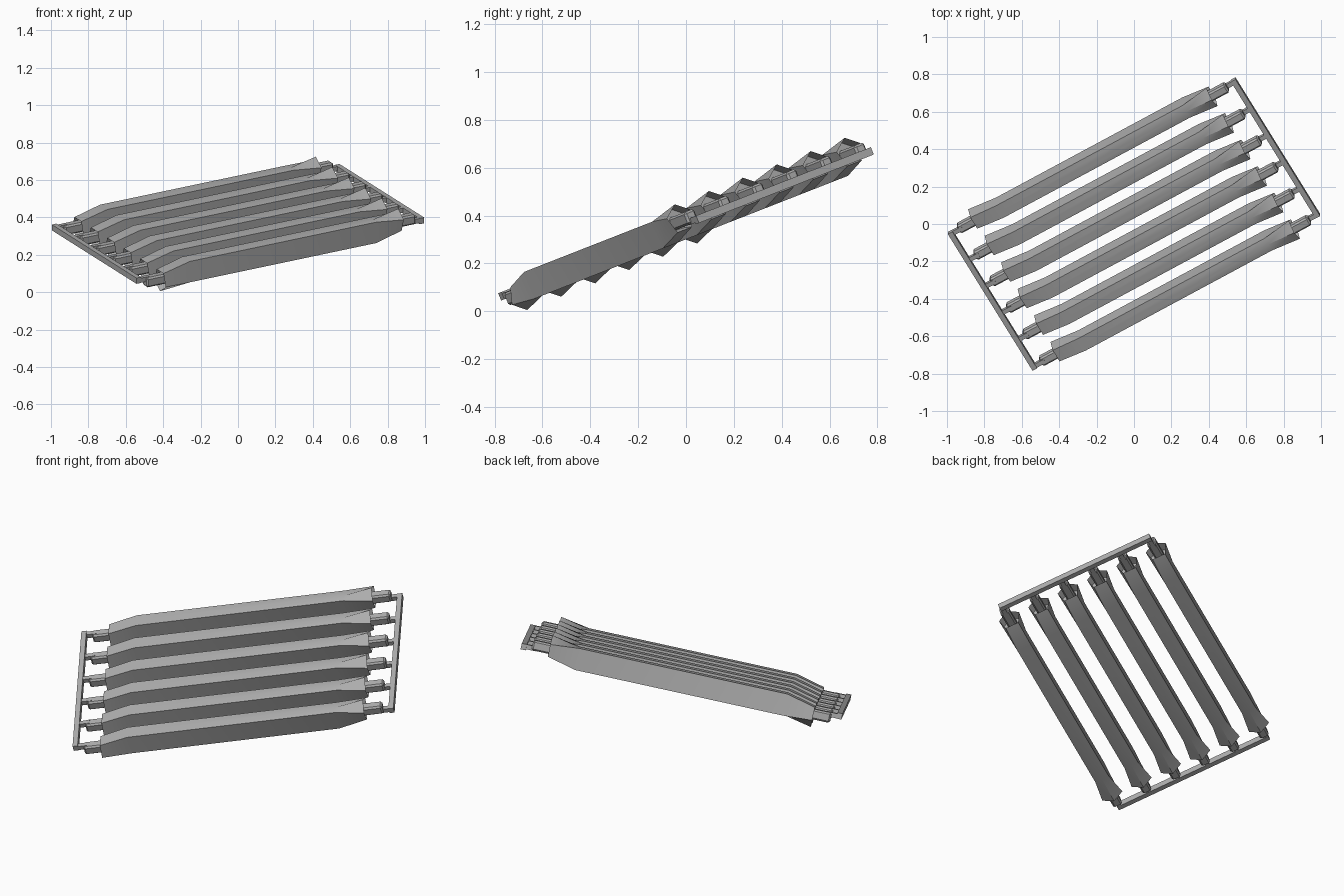
import bpy, bmesh, math
from mathutils import Matrix, Euler

cube = bpy.data.objects.get("Cube")
if cube:
    bpy.data.objects.remove(cube, do_unlink=True)

mat = bpy.data.materials.new("plain grey")
mat.use_nodes = True
GREY = (0.42, 0.42, 0.42, 1)
mat.diffuse_color = GREY
mat.node_tree.nodes["Principled BSDF"].inputs["Base Color"].default_value = GREY

# The whole rack is turned in its plane, then tilted back
POSE = (Matrix.Translation((0, 0, 0.365))
        @ Euler((math.radians(21.4), 0, 0)).to_matrix().to_4x4()
        @ Euler((0, 0, math.radians(30))).to_matrix().to_4x4())

PITCH = 0.176      # distance between slats
COUNT = 6
RAIL_X = 0.874
END_X = 0.735      # slat end
BEND_X = 0.575     # where the straight part stops
HALF_W, HALF_H = 0.04, 0.06


def finish(name, bm):
    bmesh.ops.recalc_face_normals(bm, faces=bm.faces[:])
    mesh = bpy.data.meshes.new(name)
    bm.to_mesh(mesh)
    bm.free()
    mesh.materials.append(mat)
    obj = bpy.data.objects.new(name, mesh)
    bpy.context.collection.objects.link(obj)
    obj.matrix_world = POSE
    bpy.ops.object.select_all(action='DESELECT')
    obj.select_set(True)
    bpy.context.view_layer.objects.active = obj
    bpy.ops.object.shade_smooth_by_angle(angle=math.radians(25))
    return obj


def box(name, centre, size, bevel=0.0):
    bm = bmesh.new()
    bmesh.ops.create_cube(bm, size=1, matrix=Matrix.Translation(centre)
                          @ Matrix.Diagonal((*size, 1)))
    if bevel:
        bmesh.ops.bevel(bm, geom=bm.edges[:], offset=bevel, segments=1, affect='EDGES')
    return finish(name, bm)


def mid_section():
    w, h = HALF_W, HALF_H
    return [(0, h), (w, h), (w, -h), (0, -h), (-w, -h), (-w, h)]


def end_section(up):
    # Regular pentagon with its point up or down, plus a mid point on the flat side
    r, c = 0.063, 0.03
    pts = [(r * math.sin(a), c + r * math.cos(a))
           for a in (math.radians(72 * k) for k in range(5))]
    pts.insert(3, (0, c - r * math.cos(math.radians(36))))
    if up:
        return pts
    flipped = [(y, -z) for y, z in pts]
    return [flipped[(3 - k) % 6] for k in range(6)]


def slat(name, y0):
    bm = bmesh.new()
    stations = [(-END_X, end_section(False)), (-BEND_X, mid_section()),
                (BEND_X, mid_section()), (END_X, end_section(True))]
    rings = [[bm.verts.new((x, y0 + y, z)) for y, z in pts] for x, pts in stations]
    for a, b in zip(rings, rings[1:]):
        for k in range(6):
            j = (k + 1) % 6
            bm.faces.new((a[k], a[j], b[j], b[k]))
    caps = [bm.faces.new(rings[0]), bm.faces.new(rings[-1])]
    bmesh.ops.recalc_face_normals(bm, faces=bm.faces[:])
    # Sunken sockets in both ends
    for cap in caps:
        bmesh.ops.inset_region(bm, faces=[cap], thickness=0.011)
        side = 1 if cap.calc_center_median().x > 0 else -1
        for v in cap.verts:
            v.co.x -= side * 0.05
    return finish(name, bm)


# Slats with a plug and a pin at each end
for i in range(COUNT):
    y = (COUNT / 2 - 0.5 - i) * PITCH
    slat(f"slat_{i + 1}", y)
    for side, label in ((-1, "right"), (1, "left")):
        box(f"{label}_plug_{i + 1}", (side * 0.755, y, side * 0.02),
            (0.15, 0.052, 0.056), 0.009)
        box(f"{label}_pin_{i + 1}", (side * 0.84, y, side * 0.003),
            (0.07, 0.024, 0.026))

# Rails joining the pins
for side, label in ((-1, "right"), (1, "left")):
    box(f"{label}_rail", (side * RAIL_X, 0, 0),
        (0.028, PITCH * (COUNT - 1) + 0.026, 0.033))
